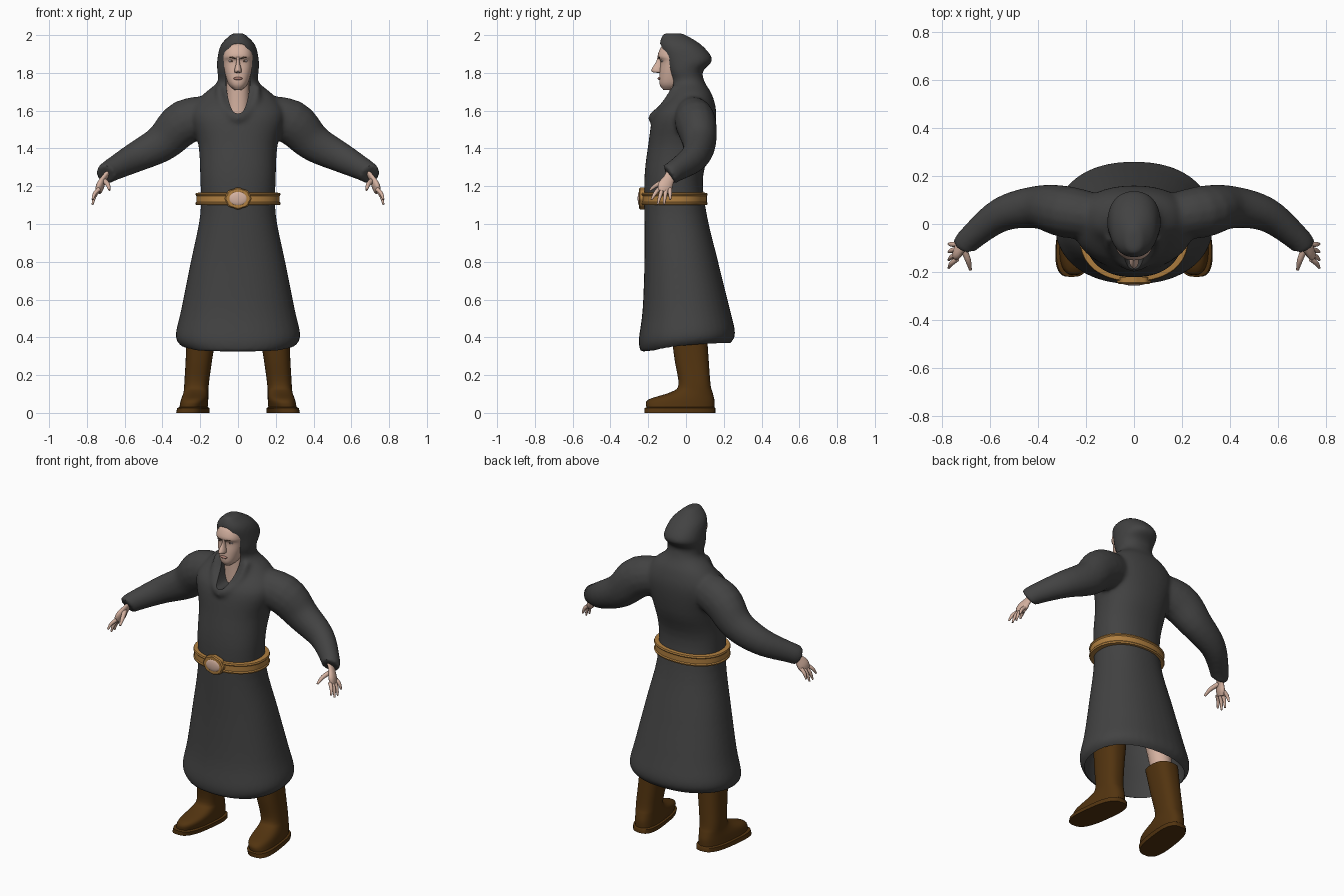
import bpy, bmesh, math
from mathutils import Vector

cube = bpy.data.objects.get("Cube")
if cube:
    bpy.data.objects.remove(cube)


def material(name, *rgb):
    mat = bpy.data.materials.new(name)
    mat.use_nodes = True
    mat.diffuse_color = (*rgb, 1)
    mat.node_tree.nodes["Principled BSDF"].inputs["Base Color"].default_value = (*rgb, 1)
    return mat


CLOTH = material("charcoal cloth", .055, .055, .055)
LEATHER = material("brown leather", .085, .034, .005)
TAN = material("belt tan", .43, .21, .05)
SKIN = material("skin", .66, .44, .35)
LIP = material("lips", .4, .2, .16)
EYE = material("eye white", .6, .5, .5)
DARK = material("brow brown", .1, .06, .04)


def smooth(ob, degrees):
    bpy.ops.object.select_all(action='DESELECT')
    ob.select_set(True)
    bpy.context.view_layer.objects.active = ob
    bpy.ops.object.shade_smooth_by_angle(angle=math.radians(degrees))


def make(name, shells, mat, degrees=50):
    """Skin lists of equal-sized rings into one capped mesh object."""
    bm = bmesh.new()
    for rings in shells:
        verts = [[bm.verts.new(point) for point in ring] for ring in rings]
        for low, high in zip(verts, verts[1:]):
            for i in range(len(low)):
                bm.faces.new((low[i - 1], low[i], high[i], high[i - 1]))
        bm.faces.new(verts[0])
        bm.faces.new(verts[-1])
    bmesh.ops.recalc_face_normals(bm, faces=bm.faces)
    mesh = bpy.data.meshes.new(name)
    bm.to_mesh(mesh)
    bm.free()
    mesh.materials.append(mat)
    ob = bpy.data.objects.new(name, mesh)
    bpy.context.collection.objects.link(ob)
    smooth(ob, degrees)
    return ob


def spline(rows, steps=4):
    """Resample sparse rows of numbers along a smooth curve."""
    keys = [Vector(row) for row in rows]
    last = len(keys) - 1
    slopes = [(keys[min(i + 1, last)] - keys[max(i - 1, 0)]) / 2 for i in range(last + 1)]
    out = []
    for i in range(last):
        for step in range(steps):
            t = step / steps
            ease = t * t * (3 - 2 * t)
            out.append(keys[i].lerp(keys[i + 1], ease)
                       + slopes[i] * t * (1 - t) ** 2 - slopes[i + 1] * t * t * (1 - t))
    return out + [keys[last]]


def circle(count):
    for i in range(count):
        angle = math.tau * i / count
        yield math.cos(angle), math.sin(angle)


def power(value, exponent):
    return math.copysign(abs(value) ** exponent, value)


def loft(rows, shape=.9, count=40, centre=0):
    """Horizontal rounded rings from rows (z, half width, front y, back y)."""
    return [[Vector((centre + width * power(c, shape),
                     (front + back) / 2 + (back - front) / 2 * power(s, shape), z))
             for c, s in circle(count)] for z, width, front, back in rows]


def tube(path, side=1, flat=1, axis=(0, 0, 1), count=16):
    """Rings along points (x, y, z, radius), mirrored in x when side is -1."""
    path = spline(path)
    points = [row.xyz for row in path]
    rings = []
    for i, row in enumerate(path):
        along = points[min(i + 1, len(path) - 1)] - points[max(i - 1, 0)]
        across = along.cross(Vector(axis)).normalized()
        up = across.cross(along.normalized())
        ring = [points[i] + row.w * (across * c * flat + up * s) for c, s in circle(count)]
        rings.append([Vector((p.x * side, p.y, p.z)) for p in ring])
    return rings


def ball(name, location, size, mat):
    mesh = bpy.data.meshes.new(name)
    bm = bmesh.new()
    bmesh.ops.create_uvsphere(bm, u_segments=24, v_segments=12, radius=1)
    bmesh.ops.scale(bm, vec=size, verts=bm.verts)
    bmesh.ops.translate(bm, vec=location, verts=bm.verts)
    bm.to_mesh(mesh)
    bm.free()
    mesh.materials.append(mat)
    ob = bpy.data.objects.new(name, mesh)
    bpy.context.collection.objects.link(ob)
    smooth(ob, 60)


def dip_hem(rings):
    """Lower the front of the hem and raise its back."""
    for ring in rings:
        for p in ring:
            p.z += .07 * p.y * max(0, 1 - abs(p.z - .34) / .4)
    return rings


# Robe: skirt, chest and hood in one profile, fused with sleeves and collar
skirt = [(.34, .28, -.24, .22), (.4, .33, -.25, .26), (.55, .3, -.23, .23),
         (.8, .25, -.22, .17), (1.05, .2, -.22, .11)]
upper = [(1.25, .2, -.22, .09), (1.42, .21, -.2, .14), (1.58, .25, -.17, .16),
         (1.68, .19, -.09, .14), (1.75, .11, -.08, .1), (1.81, .11, -.1, .09),
         (1.87, .11, -.12, .14), (1.95, .09, -.14, .08), (2.01, .03, -.12, -.02)]
arm = [(.1, .02, 1.58, .1), (.28, .05, 1.54, .12), (.4, .07, 1.43, .1),
       (.55, .04, 1.35, .08), (.68, -.06, 1.28, .06), (.7, -.09, 1.26, .06)]
collar = [(.1, -.05, 1.73, .02), (.08, -.11, 1.62, .03), (0, -.16, 1.56, .04)]
collar += [(-x, y, z, r) for x, y, z, r in reversed(collar[:-1])]
robe = make("robe", [dip_hem(loft(spline(skirt + upper))), tube(arm, 1, .9), tube(arm, -1, .9),
                     tube(collar, axis=(0, 1, .5))], CLOTH)

# Cutters: the hollow skirt and the face opening
hollow = [(z, width - .025, front + .025, back - .025) for z, width, front, back in skirt]
hollow[0] = (.2, .28, -.22, .22)
skirt_cutter = make("skirt_cutter", [dip_hem(loft(spline(hollow)))], CLOTH)
face_cutter = make("face_cutter", [[[Vector(((.066 + .012 * s) * power(c, .7), y, 1.77 + .185 * s))
                                     for c, s in circle(40)] for y in (-.4, -.03)]], CLOTH)

fuse = robe.modifiers.new("fuse", 'REMESH')
fuse.mode = 'VOXEL'
fuse.voxel_size = .011
robe.modifiers.new("soften", 'SMOOTH').iterations = 8
for cutter in (skirt_cutter, face_cutter):
    cut = robe.modifiers.new(cutter.name, 'BOOLEAN')
    cut.operation = 'DIFFERENCE'
    cut.solver = 'EXACT'
    cut.object = cutter
bpy.context.view_layer.objects.active = robe
for modifier in list(robe.modifiers):
    bpy.ops.object.modifier_apply(modifier=modifier.name)
for cutter in (skirt_cutter, face_cutter):
    bpy.data.objects.remove(cutter)
smooth(robe, 50)

# Head, neck and face
make("head", [loft(spline([(1.71, .02, -.12, -.05), (1.74, .05, -.14, 0), (1.8, .07, -.14, .02),
                           (1.86, .08, -.135, .03), (1.89, .08, -.15, .03), (1.94, .07, -.13, .02),
                           (1.96, .04, -.1, 0)]), .85)], SKIN)
make("neck", [loft([(1.5, .07, -.09, .04), (1.6, .06, -.08, .04), (1.76, .06, -.09, .04)])], SKIN)
make("nose", [loft(spline([(1.8, .01, -.15, -.12), (1.81, .02, -.185, -.12),
                           (1.86, .008, -.158, -.12), (1.89, .01, -.15, -.12)]), 1, 16)], SKIN)
ball("mouth", (0, -.14, 1.77), (.024, .01, .008), LIP)

for side, tag in ((1, "left"), (-1, "right")):
    ball(tag + "_eye", (side * .034, -.123, 1.863), (.017, .01, .007), EYE)
    ball(tag + "_iris", (side * .034, -.13, 1.863), (.006, .005, .006), DARK)
    make(tag + "_brow", [tube([(.014, -.143, 1.876, .003), (.035, -.14, 1.884, .005),
                               (.06, -.12, 1.88, .002)], side)], DARK)

    # Hand: flat palm, thumb and a fan of four fingers
    palm = tube([(.68, -.07, 1.28, .03), (.71, -.09, 1.24, .03),
                 (.73, -.11, 1.2, .04), (.74, -.12, 1.17, .03)], side, .5, (-.3, 1, 0))
    thumb = tube([(.71, -.1, 1.23, .014), (.69, -.15, 1.21, .012), (.68, -.19, 1.18, .006)], side)
    shells = [palm, thumb]
    for spread in (-1.5, -.5, .5, 1.5):
        knuckle = Vector((.735, -.115 + .02 * spread, 1.185))
        tip = Vector((.77, -.133 + .033 * spread, 1.1 + .013 * spread ** 2))
        middle = knuckle.lerp(tip, .5) + Vector((.006, 0, .004))
        shells.append(tube([(*knuckle, .011), (*middle, .01), (*tip, .005)], side, axis=(0, 1, 0)))
    make(tag + "_hand", shells, SKIN)

    # Boot: tall shaft over a wide foot, leaning out to the toes, on a welted sole
    boot = loft(spline([(.03, .07, -.21, .15), (.07, .07, -.2, .15), (.11, .065, -.08, .14),
                        (.15, .065, -.04, .13), (.28, .07, -.06, .12), (.43, .08, -.08, .11)]), .8)
    sole = loft([(0, .08, -.22, .155), (.025, .08, -.22, .155), (.03, .07, -.21, .15)], .7)
    for rings in (boot, sole):
        for ring in rings:
            for p in ring:
                toe_out = .13 * p.y * max(0, 1 - p.z / .16)
                p.x = side * (p.x + .235 - .1 * p.z - toe_out)
    make(tag + "_boot", [boot], LEATHER)
    make(tag + "_sole", [sole], LEATHER)
    make(tag + "_leg", [tube([(.19, .02, .4, .06), (.17, 0, .6, .07), (.12, -.04, .9, .08)],
                             side, axis=(0, 1, 0))], SKIN)

# Belt with raised rims, and its scalloped oval buckle
profile = [(-.033, -.02), (-.031, -.003), (-.022, 0), (-.016, -.005)]
profile += [(-z, grow) for z, grow in reversed(profile)]
make("belt", [loft([(1.133 + z, .226 + grow, -.24 - grow, .115 + grow) for z, grow in profile])],
     TAN, 30)
buckle = []
for y, scale in ((-.22, 1), (-.243, 1), (-.249, .9)):
    rim = [scale * (1 + .03 * math.cos(math.tau * i / 8)) for i in range(64)]
    buckle.append([Vector((.069 * r * c, y, 1.135 + .056 * r * s))
                   for r, (c, s) in zip(rim, circle(64))])
make("buckle", [buckle], TAN, 30)
ball("buckle_stone", (0, -.245, 1.135), (.05, .011, .038), SKIN)
